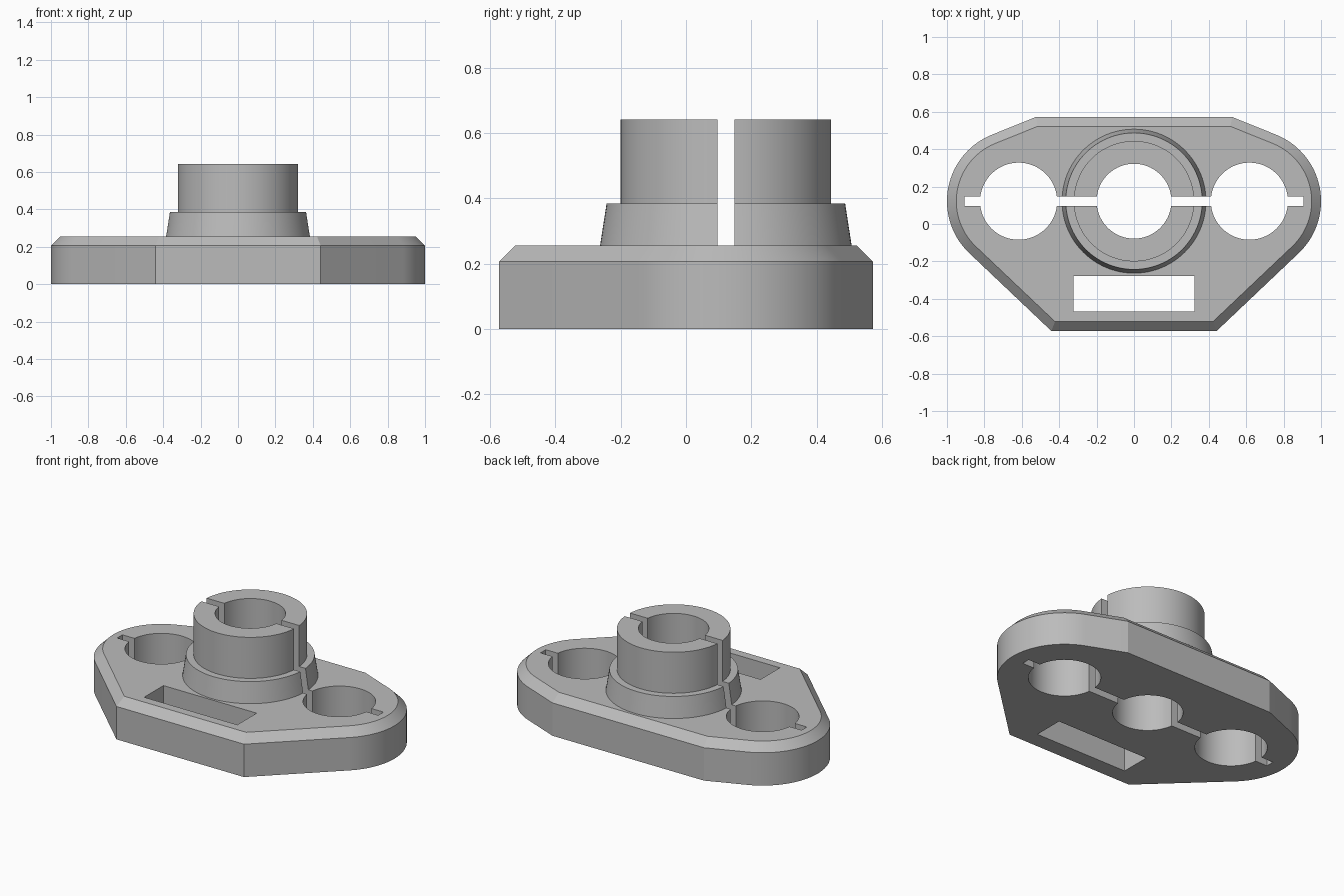
import bpy, bmesh, math
from mathutils import Vector

cube = bpy.data.objects.get("Cube")
if cube:
    bpy.data.objects.remove(cube, do_unlink=True)

# Main dimensions
AXIS_Y = 0.122
HOLE_X = 0.617
END_R = 0.383
HALF_DEPTH = 0.572
CHAMFER = 0.05
RIM_Z, TOP_Z = 0.206, 0.256

grey = bpy.data.materials.new("plain grey")
grey.use_nodes = True
colour = (0.5, 0.5, 0.5, 1)
grey.diffuse_color = colour
grey.node_tree.nodes["Principled BSDF"].inputs["Base Color"].default_value = colour


def make_object(name, bm):
    bmesh.ops.recalc_face_normals(bm, faces=bm.faces)
    mesh = bpy.data.meshes.new(name)
    bm.to_mesh(mesh)
    bm.free()
    mesh.materials.append(grey)
    obj = bpy.data.objects.new(name, mesh)
    bpy.context.collection.objects.link(obj)
    return obj


def loft(name, rings):
    """Skin equal-length point rings into a closed solid."""
    bm = bmesh.new()
    loops = [[bm.verts.new(p) for p in ring] for ring in rings]
    for low, high in zip(loops, loops[1:]):
        for i in range(len(low)):
            j = (i + 1) % len(low)
            bm.faces.new((low[i], low[j], high[j], high[i]))
    bm.faces.new(loops[0][::-1])
    bm.faces.new(loops[-1])
    return make_object(name, bm)


def circle(x, y, z, r, count=96):
    steps = [math.tau * i / count for i in range(count)]
    return [(x + r * math.cos(a), y + r * math.sin(a), z) for a in steps]


def box(name, x0, x1, y0, y1):
    return loft(name, [[(x0, y0, z), (x1, y0, z), (x1, y1, z), (x0, y1, z)] for z in (-1, 1)])


def combine(target, tool, operation):
    mod = target.modifiers.new(operation.lower(), "BOOLEAN")
    mod.operation = operation
    mod.solver = "EXACT"
    mod.object = tool
    bpy.context.view_layer.objects.active = target
    bpy.ops.object.modifier_apply(modifier=mod.name)
    bpy.data.objects.remove(tool, do_unlink=True)


# Plate outline: round ends joined by tangent lines to front and back corners
centre = Vector((HOLE_X, AXIS_Y))
front = Vector((0.442, -HALF_DEPTH))
back = Vector((0.525, HALF_DEPTH))


def tangent_angle(corner, side):
    d = corner - centre
    return math.atan2(d.y, d.x) + side * math.acos(END_R / d.length)


start, end = tangent_angle(front, 1), tangent_angle(back, -1)


def direction(a):
    return Vector((math.cos(a), math.sin(a)))


def inset_corner(corner, n1, n2, amount):
    return corner - (n1 + n2) * amount / (1 + n1.dot(n2))


def outline(z, inset):
    half = [inset_corner(front, Vector((0, -1)), direction(start), inset)]
    for i in range(41):
        half.append(centre + direction(start + (end - start) * i / 40) * (END_R - inset))
    half.append(inset_corner(back, Vector((0, 1)), direction(end), inset))
    return [(p.x, p.y, z) for p in half] + [(-p.x, p.y, z) for p in reversed(half)]


body = loft("flanged_base", [outline(0, 0), outline(RIM_Z, 0), outline(TOP_Z, CHAMFER)])

# Tapered collar and upright sleeve
hub_profile = [(0.385, 0.1), (0.385, TOP_Z), (0.365, 0.385), (0.322, 0.385), (0.322, 0.642)]
hub = loft("hub", [circle(0, AXIS_Y, z, r) for r, z in hub_profile])
combine(body, hub, "UNION")

# Centre bore and side holes
for x, r in ((-HOLE_X, 0.206), (0, 0.2), (HOLE_X, 0.206)):
    bore = loft("bore_cutter", [circle(x, AXIS_Y, z, r) for z in (-1, 1)])
    combine(body, bore, "DIFFERENCE")

# Long clamping slit and rectangular window
combine(body, box("slit_cutter", -0.905, 0.905, AXIS_Y - 0.026, AXIS_Y + 0.026), "DIFFERENCE")
combine(body, box("window_cutter", -0.323, 0.323, -0.468, -0.277), "DIFFERENCE")

# Smooth round walls, keep hard edges
bpy.ops.object.select_all(action="DESELECT")
body.select_set(True)
bpy.context.view_layer.objects.active = body
bpy.ops.object.shade_smooth_by_angle(angle=math.radians(15))
